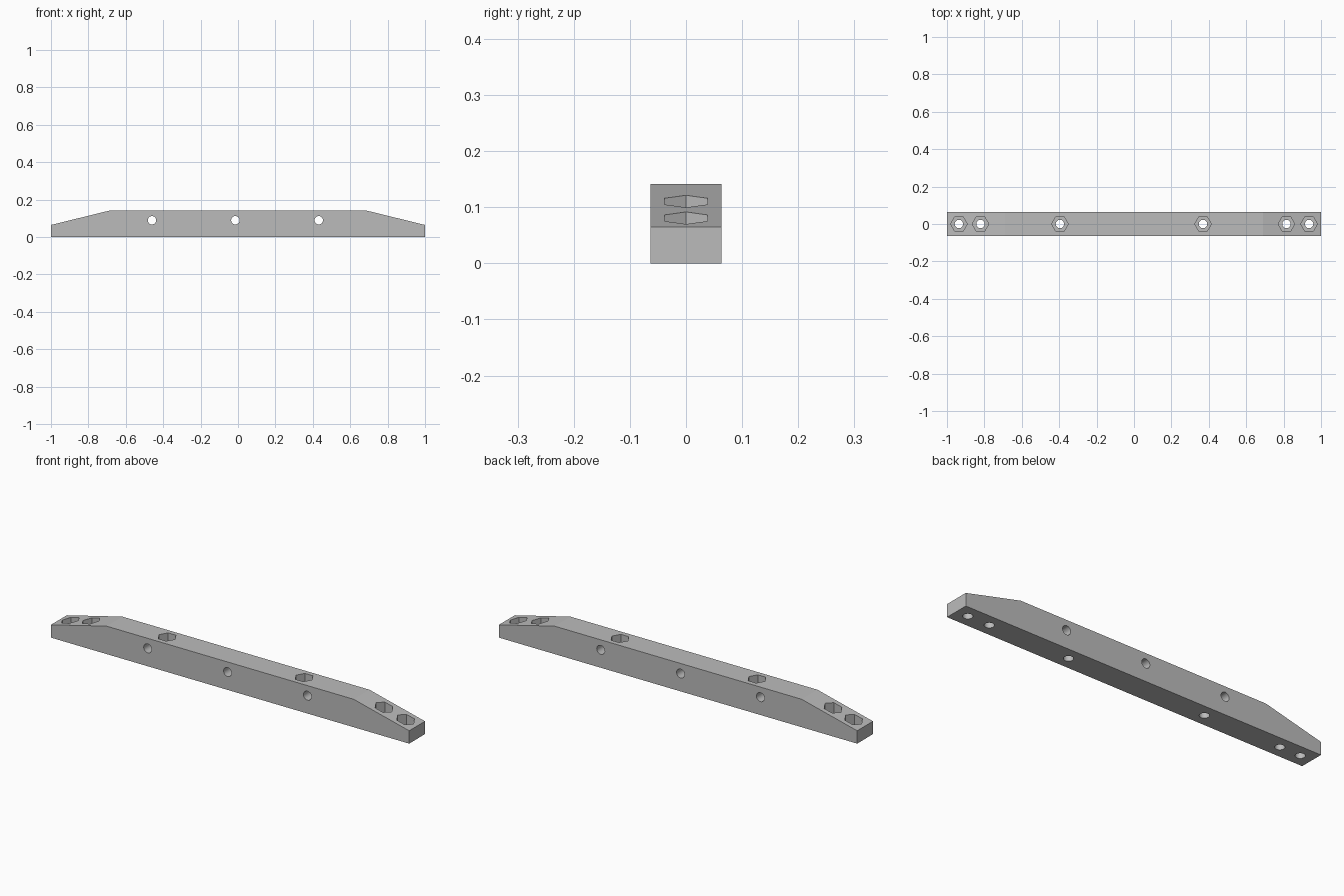
import bpy, bmesh, math
from mathutils import Vector

cube = bpy.data.objects.get("Cube")
if cube:
    bpy.data.objects.remove(cube, do_unlink=True)

HALF_WIDTH = 0.063
HEIGHT = 0.141
END_HEIGHT = 0.065
SHOULDER = 0.69
POCKET_FLOOR = 0.03
BOLT_RADIUS = 0.0225
NUT_RADIUS = 0.0445

grey = bpy.data.materials.new("plain grey")
grey.use_nodes = True
grey.diffuse_color = (0.5, 0.5, 0.5, 1)
grey.node_tree.nodes["Principled BSDF"].inputs["Base Color"].default_value = (0.5, 0.5, 0.5, 1)

# Beam: side profile with sloped ends, extruded across its width
profile = [(-1, 0), (1, 0), (1, END_HEIGHT), (SHOULDER, HEIGHT),
           (-SHOULDER, HEIGHT), (-1, END_HEIGHT)]
bm = bmesh.new()
face = bm.faces.new([bm.verts.new((x, -HALF_WIDTH, z)) for x, z in profile])
side = bmesh.ops.extrude_face_region(bm, geom=[face])
bmesh.ops.translate(bm, vec=(0, 2 * HALF_WIDTH, 0),
                    verts=[v for v in side["geom"] if isinstance(v, bmesh.types.BMVert)])
bmesh.ops.recalc_face_normals(bm, faces=bm.faces)
mesh = bpy.data.meshes.new("beam")
bm.to_mesh(mesh)
bm.free()
mesh.materials.append(grey)
beam = bpy.data.objects.new("beam", mesh)
bpy.context.collection.objects.link(beam)


def select_beam():
    bpy.ops.object.select_all(action='DESELECT')
    beam.select_set(True)
    bpy.context.view_layer.objects.active = beam


def cut(sides, radius, start, end):
    """Cut a prism-shaped hole into the beam from start to end."""
    start, end = Vector(start), Vector(end)
    axis = end - start
    bpy.ops.mesh.primitive_cylinder_add(
        vertices=sides, radius=radius, depth=axis.length, location=(start + end) / 2)
    cutter = bpy.context.object
    cutter.name = "hole_cutter"
    cutter.hide_render = True
    cutter.data.materials.append(grey)
    if abs(axis.y) > abs(axis.z):
        cutter.rotation_euler.x = math.pi / 2
    elif sides == 6:
        # Hexagon corners point along the beam
        cutter.rotation_euler.z = math.pi / 2
    select_beam()
    mod = beam.modifiers.new("hole", 'BOOLEAN')
    mod.operation = 'DIFFERENCE'
    mod.solver = 'EXACT'
    mod.object = cutter
    bpy.ops.object.modifier_apply(modifier=mod.name)
    data = cutter.data
    bpy.data.objects.remove(cutter, do_unlink=True)
    bpy.data.meshes.remove(data)


# Vertical bolt holes with hexagonal nut pockets
for x in (-0.936, -0.821, -0.396, 0.369, 0.815, 0.936):
    cut(6, NUT_RADIUS, (x, 0, POCKET_FLOOR), (x, 0, 0.2))
    cut(32, BOLT_RADIUS, (x, 0, -0.05), (x, 0, 0.2))

# Cross holes from front to back
for x in (-0.46, -0.014, 0.432):
    cut(32, BOLT_RADIUS, (x, -0.1, 0.09), (x, 0.1, 0.09))

# Smooth hole walls, crisp edges elsewhere
select_beam()
bpy.ops.object.shade_smooth_by_angle(angle=math.radians(12.5))
